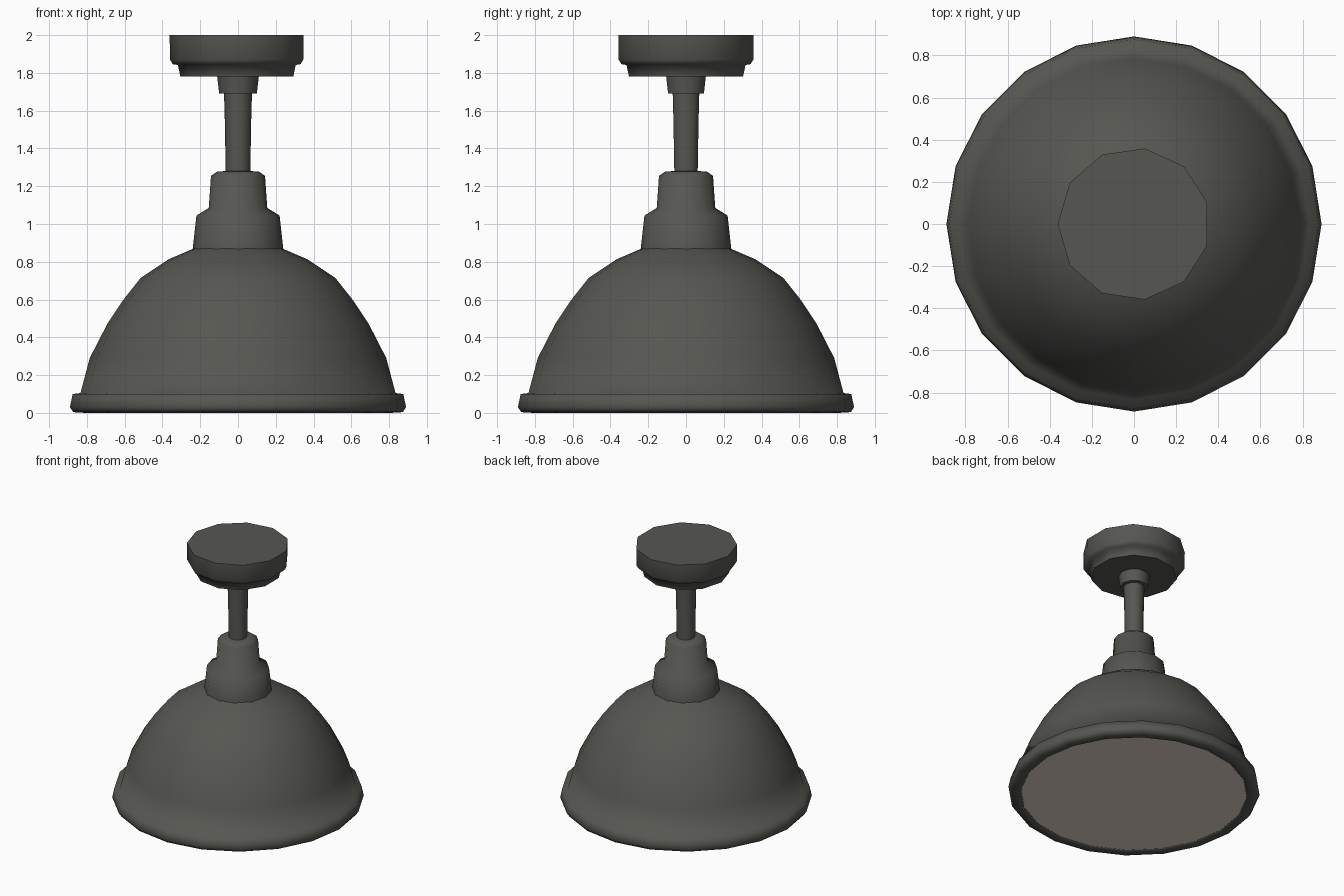
import bpy, bmesh, math

if "Cube" in bpy.data.objects:
    bpy.data.objects.remove(bpy.data.objects["Cube"])


def material(name, rgb):
    m = bpy.data.materials.new(name)
    m.diffuse_color = (*rgb, 1)
    m.use_nodes = True
    m.node_tree.nodes["Principled BSDF"].inputs["Base Color"].default_value = m.diffuse_color
    return m


dark = material("dark_grey_metal", (0.093, 0.095, 0.083))
pale = material("pale_warm_glass", (0.79, 0.68, 0.61))


def lathe(name, profile, sides, mat, bottom=False, top=False, angle=75, turn=0.0):
    """Skin spun about z from (radius, height) points, bottom to top, with optional caps."""
    bm = bmesh.new()
    rings = []
    for r, z in profile:
        rings.append([bm.verts.new((r * math.cos(turn + 2 * math.pi * i / sides),
                                    r * math.sin(turn + 2 * math.pi * i / sides), z))
                      for i in range(sides)])
    for a, b in zip(rings, rings[1:]):
        for i in range(sides):
            j = (i + 1) % sides
            bm.faces.new((a[i], a[j], b[j], b[i]))
    if bottom:
        bm.faces.new(rings[0][::-1])
    if top:
        bm.faces.new(rings[-1])
    mesh = bpy.data.meshes.new(name)
    bm.to_mesh(mesh)
    bm.free()
    mesh.materials.append(mat)
    ob = bpy.data.objects.new(name, mesh)
    bpy.context.collection.objects.link(ob)
    bpy.ops.object.select_all(action='DESELECT')
    ob.select_set(True)
    bpy.context.view_layer.objects.active = ob
    bpy.ops.object.shade_smooth_by_angle(angle=math.radians(angle))
    return ob


# Domed shade with its rolled rim, open where the diffuser and neck join
lathe("shade", [(0.80, 0.008), (0.81, 0.0), (0.872, 0.004), (0.89, 0.03),
                (0.875, 0.10), (0.834, 0.105), (0.785, 0.29), (0.69, 0.475),
                (0.61, 0.595), (0.515, 0.715), (0.37, 0.812), (0.235, 0.87)], 20, dark)

# Flat diffuser closing the underside
lathe("diffuser", [(0.80, 0.007), (0.80, 0.009)], 20, pale, bottom=True)

# Stepped neck
lathe("neck", [(0.24, 0.866), (0.22, 1.045), (0.155, 1.085),
               (0.143, 1.255), (0.11, 1.278), (0.06, 1.28)], 12, dark)

# Stem and its collar
lathe("stem", [(0.065, 1.275), (0.07, 1.55), (0.074, 1.69)], 10, dark)
lathe("collar", [(0.07, 1.69), (0.10, 1.692), (0.11, 1.78)], 10, dark)

# Ceiling canopy: stepped underside, drum and flat top
lathe("canopy", [(0.105, 1.78), (0.305, 1.78), (0.318, 1.842), (0.345, 1.846),
                 (0.36, 1.87), (0.362, 2.0)], 11, dark, top=True, turn=math.pi / 11)
